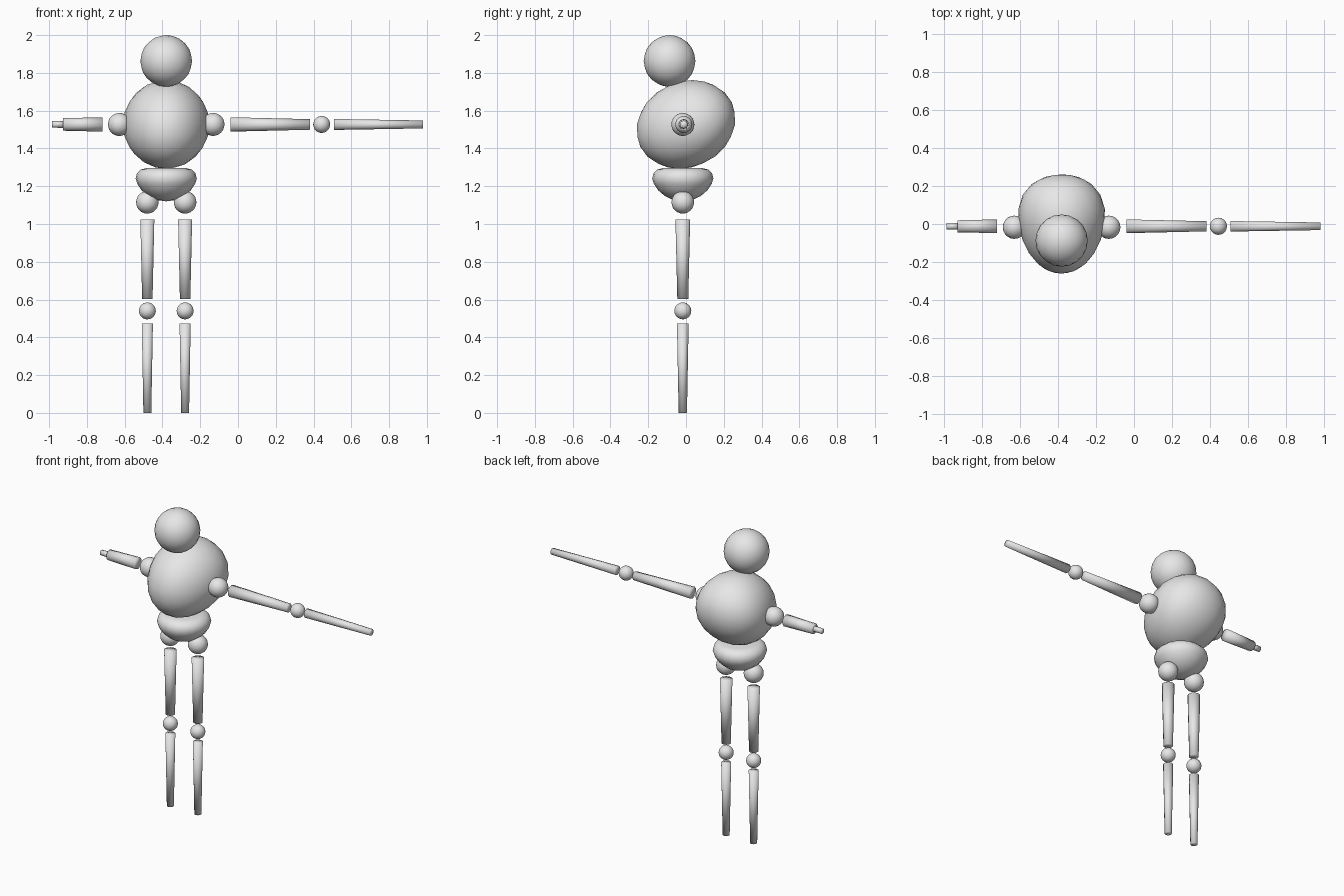
import bpy, bmesh, math
from mathutils import Vector

if "Cube" in bpy.data.objects:
    bpy.data.objects.remove(bpy.data.objects["Cube"])

grey = bpy.data.materials.new("light_grey")
grey.diffuse_color = (0.8, 0.8, 0.8, 1)
grey.use_nodes = True
grey.node_tree.nodes["Principled BSDF"].inputs["Base Color"].default_value = grey.diffuse_color

CX, CY = -0.38, -0.017   # body centre line
ARM_Z = 1.527


def finish(name, bm):
    bmesh.ops.recalc_face_normals(bm, faces=bm.faces)
    for f in bm.faces:
        f.smooth = True
    me = bpy.data.meshes.new(name)
    bm.to_mesh(me)
    bm.free()
    me.materials.append(grey)
    ob = bpy.data.objects.new(name, me)
    bpy.context.collection.objects.link(ob)
    return ob


def ball(name, centre, radius, shape=None):
    """Smooth ball; shape optionally remaps each unit-sphere point."""
    bm = bmesh.new()
    bmesh.ops.create_icosphere(bm, subdivisions=3, radius=1)
    for v in bm.verts:
        p = shape(v.co) if shape else v.co * radius
        v.co = p + Vector(centre)
    return finish(name, bm)


def limb(name, start, end, r1, r2, sides=10):
    """Tapered rod between two points."""
    bm = bmesh.new()
    a, b = Vector(start), Vector(end)
    bmesh.ops.create_cone(bm, cap_ends=True, cap_tris=True, segments=sides,
                          radius1=r1, radius2=r2, depth=(b - a).length)
    rot = (b - a).to_track_quat('Z', 'Y')
    for v in bm.verts:
        v.co = rot @ v.co + (a + b) / 2
    return finish(name, bm)


# Head
ball("head", (CX, -0.087, 1.863), 0.137)


# Torso: egg, wider at the back, top leaning back
def egg(n):
    width = 0.226 * (1 + 0.15 * n.y + 0.08 * n.y ** 2)
    return Vector((n.x * width, n.y * 0.26 + n.z * 0.035, n.z * 0.235))


ball("torso", (CX, 0, 1.527), 1, egg)

# Pelvis: lathed bowl with a rounded rim and flat top
profile = [(0, 1.12), (0.05, 1.127), (0.095, 1.148), (0.13, 1.178),
           (0.153, 1.212), (0.162, 1.24), (0.155, 1.268), (0.135, 1.288),
           (0.105, 1.296), (0, 1.296)]
bm = bmesh.new()
pts = [bm.verts.new((CX + r, CY, z)) for r, z in profile]
edges = [bm.edges.new(p) for p in zip(pts, pts[1:])]
bmesh.ops.spin(bm, geom=pts + edges, cent=(CX, CY, 0), axis=(0, 0, 1),
               angle=math.tau, steps=20, use_merge=False)
bmesh.ops.remove_doubles(bm, verts=bm.verts, dist=0.0005)
finish("pelvis", bm)

# Shoulders, hips and legs on both sides
for side, s in (("right", -1), ("left", 1)):
    ball(side + "_shoulder", (CX + s * 0.248, CY, ARM_Z), 0.061)
    x = CX + s * 0.1
    ball(side + "_hip", (x, CY, 1.115), 0.06)
    limb(side + "_thigh", (x, CY, 1.023), (x, CY, 0.603), 0.039, 0.029)
    ball(side + "_knee", (x, CY, 0.54), 0.045)
    limb(side + "_shin", (x, CY, 0.474), (x, CY, 0), 0.031, 0.022)


def arm_point(x):
    return (x, CY + 0.005, ARM_Z)


# Long arm
limb("left_upper_arm", arm_point(-0.04), arm_point(0.38), 0.038, 0.028)
ball("left_elbow", arm_point(0.443), 0.045)
limb("left_forearm", arm_point(0.507), arm_point(0.98), 0.029, 0.021)

# Short arm with a narrow stub
limb("right_arm", arm_point(-0.718), arm_point(-0.927), 0.038, 0.033)
limb("right_arm_stub", arm_point(-0.92), arm_point(-0.985), 0.018, 0.017)
